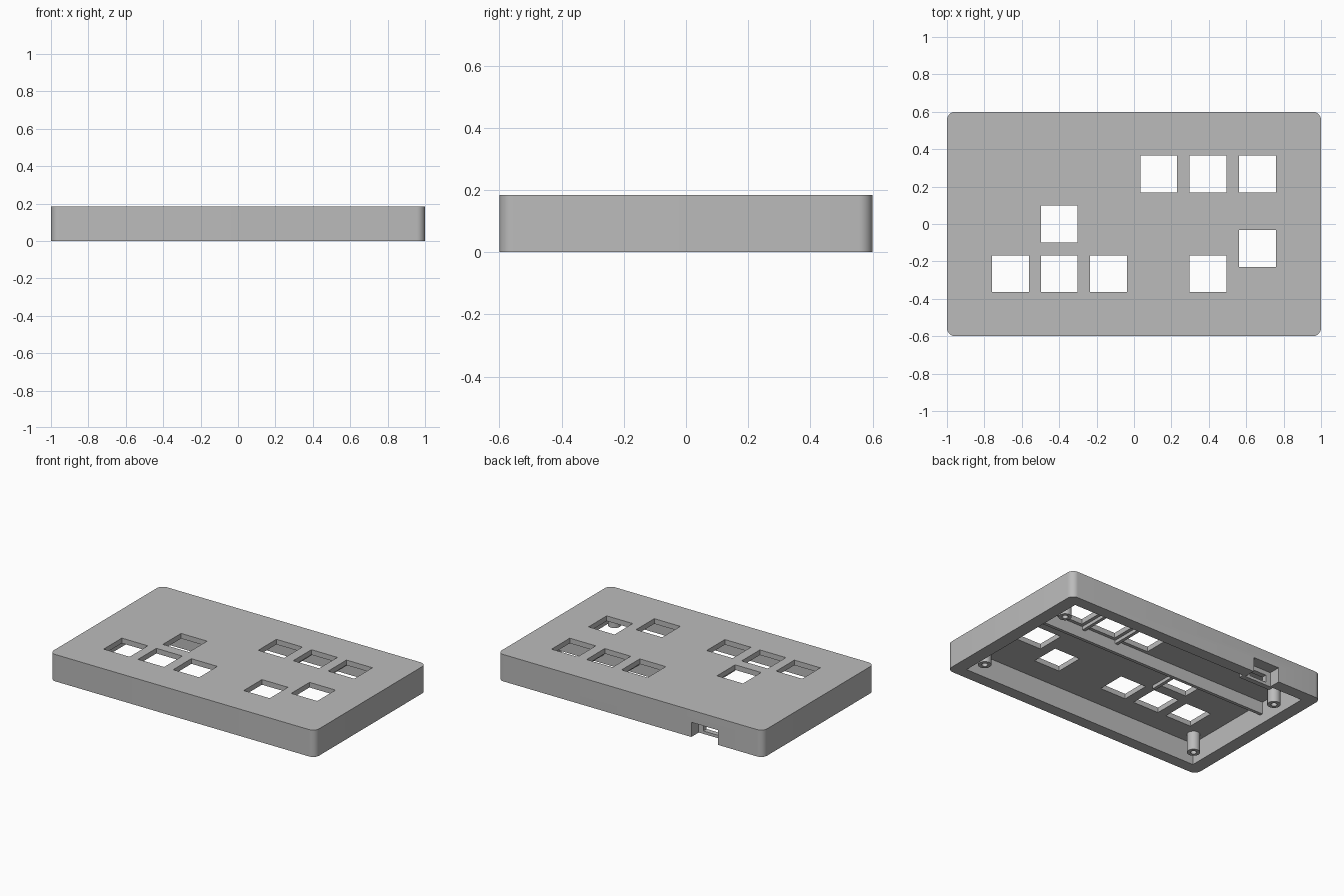
import bpy
import bmesh
from mathutils import Matrix, Vector

if "Cube" in bpy.data.objects:
    bpy.data.objects.remove(bpy.data.objects["Cube"], do_unlink=True)

grey = bpy.data.materials.new("matte_grey")
grey.use_nodes = True
colour = (0.5, 0.5, 0.5, 1)
grey.diffuse_color = colour
grey.node_tree.nodes["Principled BSDF"].inputs["Base Color"].default_value = colour

HEIGHT, CEILING = 0.183, 0.148
IN_X, IN_Y = 0.91, 0.52
KEY = 0.196


def finish(name, bm):
    mesh = bpy.data.meshes.new(name)
    bm.to_mesh(mesh)
    bm.free()
    mesh.materials.append(grey)
    obj = bpy.data.objects.new(name, mesh)
    bpy.context.collection.objects.link(obj)
    return obj


def box(name, low, high, radius=0):
    """Box between two corners, with optional rounded upright edges."""
    low, high = Vector(low), Vector(high)
    size = high - low
    bm = bmesh.new()
    bmesh.ops.create_cube(bm, size=1, matrix=Matrix.Translation((low + high) / 2)
                          @ Matrix.Diagonal((*size, 1)))
    if radius:
        upright = [e for e in bm.edges
                   if abs(e.verts[0].co.z - e.verts[1].co.z) > size.z / 2]
        bmesh.ops.bevel(bm, geom=upright, offset=radius, segments=8,
                        profile=0.5, affect='EDGES')
    return finish(name, bm)


def cylinder(name, x, y, z0, z1, radius):
    bm = bmesh.new()
    bmesh.ops.create_cone(bm, cap_ends=True, segments=32, radius1=radius, radius2=radius,
                          depth=z1 - z0, matrix=Matrix.Translation((x, y, (z0 + z1) / 2)))
    return finish(name, bm)


def cut(obj, cutter):
    mod = obj.modifiers.new("cut", 'BOOLEAN')
    mod.operation = 'DIFFERENCE'
    mod.solver = 'EXACT'
    mod.object = cutter
    bpy.context.view_layer.objects.active = obj
    bpy.ops.object.modifier_apply(modifier=mod.name)
    bpy.data.objects.remove(cutter, do_unlink=True)


def smooth(obj):
    bpy.ops.object.select_all(action='DESELECT')
    obj.select_set(True)
    bpy.context.view_layer.objects.active = obj
    bpy.ops.object.shade_smooth_by_angle()


# Shell: rounded slab, hollow and open underneath
shell = box("case_shell", (-1, -0.6, 0), (1, 0.6, HEIGHT), 0.045)
cut(shell, box("hollow", (-IN_X, -IN_Y, -0.1), (IN_X, IN_Y, CEILING)))

# Square key openings
keys = [(-0.66, -0.266), (-0.4, -0.266), (-0.136, -0.266), (-0.4, 0), (0.396, -0.266),
        (0.66, -0.131), (0.132, 0.267), (0.396, 0.267), (0.66, 0.267)]
for x, y in keys:
    cut(shell, box("key_opening", (x - KEY / 2, y - KEY / 2, 0.1),
                   (x + KEY / 2, y + KEY / 2, 0.3)))

# Notch for the cable in the back wall
cut(shell, box("notch", (-0.66, 0.4, -0.1), (-0.46, 0.7, 0.1)))

# Inner plate behind the notch with the socket window
plate = box("socket_plate", (-0.68, 0.485, 0), (-0.44, 0.52, CEILING))
cut(plate, box("window", (-0.625, 0.4, 0.02), (-0.495, 0.6, 0.07)))

# Stiffening ribs under the top
box("long_rib", (-IN_X, 0.125, 0.065), (IN_X, 0.147, CEILING))
for name, x, y0, y1 in (("short_rib_left", 0.528, 0.147, IN_Y),
                        ("short_rib_middle", 0.264, 0.147, IN_Y),
                        ("short_rib_right", -0.27, -0.13, 0.125)):
    box(name, (x - 0.011, y0, 0.125), (x + 0.011, y1, CEILING))

# Screw posts with blind holes
for side, x in (("left", 0.84), ("right", -0.84)):
    for end, y in (("front", -0.43), ("back", 0.34)):
        post = cylinder(f"{end}_{side}_screw_post", x, y, 0.02, CEILING, 0.041)
        cut(post, cylinder("screw_hole", x, y, -0.05, 0.12, 0.019))
        smooth(post)

smooth(shell)
